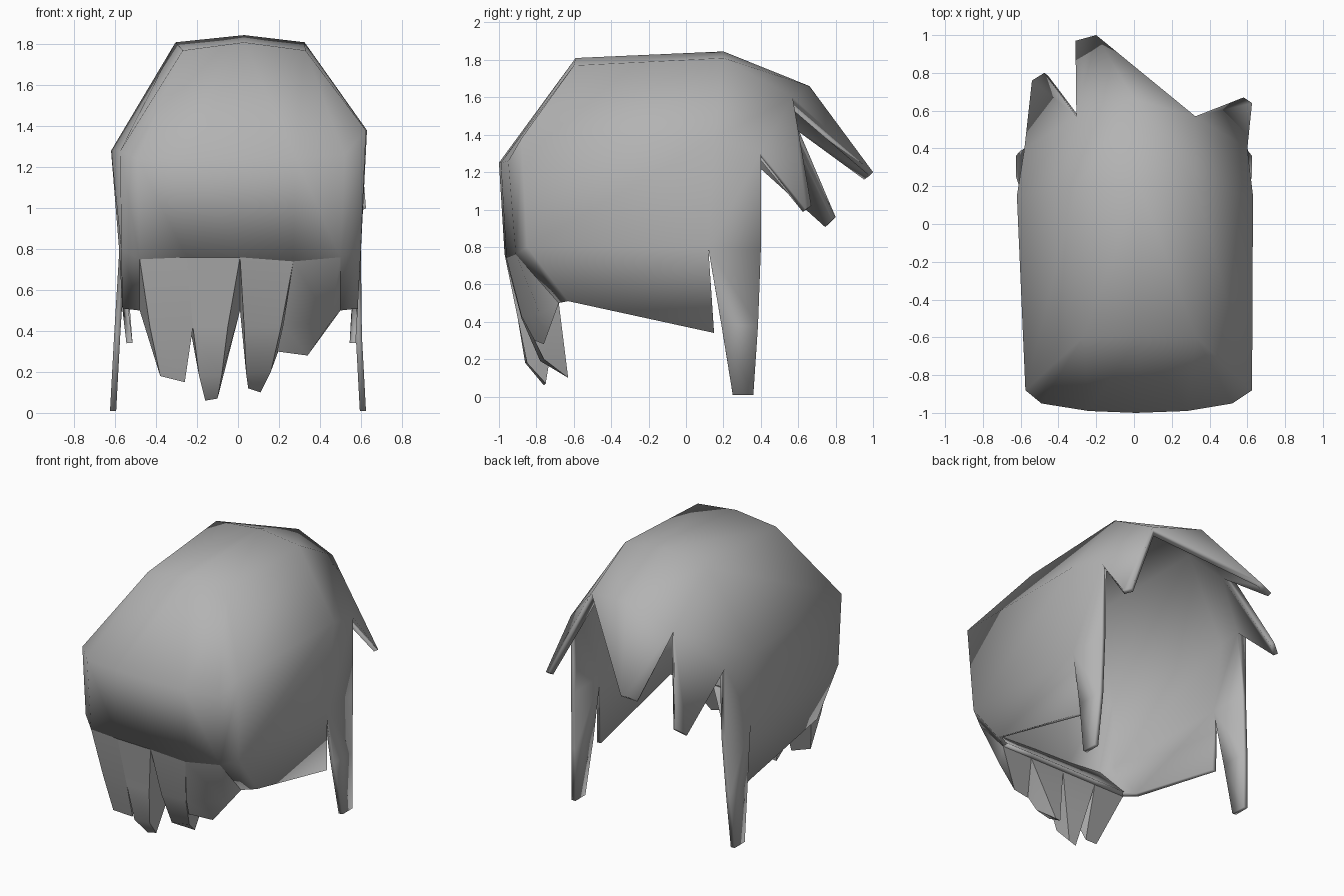
import bpy
import bmesh
import math
from mathutils import Vector

default_cube = bpy.data.objects.get("Cube")
if default_cube:
    bpy.data.objects.remove(default_cube, do_unlink=True)

# One flat grey for the whole wig
grey = bpy.data.materials.new("soft grey")
grey.use_nodes = True
colour = (0.45, 0.45, 0.45, 1)
grey.diffuse_color = colour
shader = next(n for n in grey.node_tree.nodes if n.type == "BSDF_PRINCIPLED")
shader.inputs["Base Color"].default_value = colour


def face(bm, *points):
    """Add one face; shared corners are welded afterwards."""
    bm.faces.new([bm.verts.new(Vector(p)) for p in points])


def loft(bm, *rows):
    """Skin neighbouring rows of points with quads."""
    for first, second in zip(rows, rows[1:]):
        for i in range(len(first) - 1):
            face(bm, first[i], first[i + 1], second[i + 1], second[i])


def finish(bm, name, upward=False):
    """Weld the faces, turn them outward and make a smooth object."""
    bmesh.ops.remove_doubles(bm, verts=bm.verts[:], dist=0.002)
    bmesh.ops.recalc_face_normals(bm, faces=bm.faces[:])
    bm.normal_update()
    if upward:
        top = max(bm.faces, key=lambda f: f.calc_center_median().z)
        if top.normal.z < 0:
            bmesh.ops.reverse_faces(bm, faces=bm.faces[:])
    mesh = bpy.data.meshes.new(name)
    bm.to_mesh(mesh)
    bm.free()
    mesh.materials.append(grey)
    obj = bpy.data.objects.new(name, mesh)
    bpy.context.collection.objects.link(obj)
    bpy.ops.object.select_all(action="DESELECT")
    obj.select_set(True)
    bpy.context.view_layer.objects.active = obj
    bpy.ops.object.shade_smooth_by_angle(angle=math.radians(65))
    return obj


def add_wall(obj, thickness):
    wall = obj.modifiers.new("wall", "SOLIDIFY")
    wall.thickness = thickness
    wall.offset = -1
    return wall


shell = bmesh.new()

# Crown ridge shared by both sides
crown_back = (0.03, -0.59, 1.81)
crown_mid = (0.03, 0.2, 1.845)
crown_front = (0, 0.66, 1.66)

# Back wall: widest row, the row where the locks divide, and the inner hem
wide_row = [(-0.49, -0.95, 1.24), (-0.24, -0.99, 1.25), (0.01, -1, 1.25),
            (0.28, -0.99, 1.25), (0.52, -0.95, 1.26)]
root_row = [(-0.48, -0.92, 0.75), (-0.25, -0.96, 0.76), (0.01, -0.97, 0.76),
            (0.27, -0.96, 0.74), (0.5, -0.91, 0.76)]
hem_row = [(x, -0.68, 0.5) for x, y, z in root_row]
loft(shell, wide_row, root_row)

notch = {}
edge = {}
for side in (-1, 1):
    def at(x, y, z, shift=0.01):
        return (side * x + shift, y, z)

    lift = 0.05 * side
    end = 0 if side < 0 else -1
    inner = 1 if side < 0 else -2

    # Side panel: back corner, middle and face-opening sections
    hem_back = at(0.575, -0.63, 0.51)
    mid_back = at(0.585, -0.85, 0.8, 0.015)
    wide_back = at(0.6, -0.88, 1.33 + lift, 0.025)
    shoulder_back = at(0.3, -0.6, 1.77, 0.03)
    hem_mid = at(0.56, 0.15, 0.34, 0.015)
    mid_mid = at(0.59, 0.12, 0.79)
    wide_mid = at(0.625, 0.15, 1.33 + lift, 0.005)
    shoulder_mid = at(0.315, 0.2, 1.81)
    mid_front = at(0.59, 0.4, 0.78)
    edge[side] = at(0.59, 0.4, 1.28 + lift / 2)
    notch[side] = at(0.315, 0.57, 1.55 + lift)

    loft(shell,
         [hem_back, mid_back, wide_back, shoulder_back, crown_back],
         [hem_mid, mid_mid, wide_mid, shoulder_mid, crown_mid])
    loft(shell, [mid_mid, wide_mid, shoulder_mid, crown_mid],
         [mid_front, edge[side], notch[side], crown_front])

    # Sideburn lock
    loft(shell, [mid_mid, mid_front],
         [at(0.605, 0.19, 0.38, 0), at(0.605, 0.385, 0.38, 0)],
         [at(0.625, 0.25, 0.01, 0), at(0.625, 0.36, 0.01, 0)])

    # Back corner, and the slope up to the crown
    face(shell, wide_back, wide_row[end], root_row[end], mid_back)
    face(shell, mid_back, root_row[end], hem_row[end], hem_back)
    face(shell, wide_back, wide_row[end], shoulder_back)
    face(shell, wide_row[end], wide_row[inner], shoulder_back)
    face(shell, wide_row[inner], wide_row[2], crown_back, shoulder_back)

# Fringe: one broad swept lock and a small one at each temple
tip_left, tip_right = (-0.31, 0.97, 1.18), (-0.2, 1, 1.2)
face(shell, notch[-1], crown_front, tip_right, tip_left)
face(shell, crown_front, notch[1], tip_right)
loft(shell, [notch[-1], edge[-1]], [(-0.475, 0.8, 0.96), (-0.54, 0.76, 0.92)])
loft(shell, [notch[1], edge[1]], [(0.58, 0.67, 1.02), (0.625, 0.64, 1)])

# Wall grown inward: thick lip at the fringe roots, thin at the tips
hair = finish(shell, "hair_shell", upward=True)
lip = hair.vertex_groups.new(name="lip")
for v in hair.data.vertices:
    x, y, z = v.co
    at_root = 0.38 < y < 0.6 and z > 1.2
    lip.add([v.index], 1 if at_root else 0.5, "REPLACE")
add_wall(hair, 0.06).vertex_group = lip.name

# Lining behind the nape locks
lining = bmesh.new()
loft(lining, root_row, hem_row)
add_wall(finish(lining, "nape_lining", upward=True), -0.03)

# Four solid nape locks: pairs of points run down the outer face to the tip
locks = [
    [((-0.43, -0.86, 0.42), (-0.22, -0.9, 0.42)),
     ((-0.38, -0.82, 0.18), (-0.26, -0.78, 0.15))],
    [((-0.22, -0.9, 0.42), (-0.05, -0.9, 0.42)),
     ((-0.19, -0.86, 0.18), (-0.08, -0.85, 0.18)),
     ((-0.16, -0.76, 0.06), (-0.1, -0.75, 0.07))],
    [((0.03, -0.88, 0.42), (0.21, -0.87, 0.42)),
     ((0.04, -0.78, 0.19), (0.16, -0.76, 0.2)),
     ((0.05, -0.66, 0.12), (0.11, -0.63, 0.1))],
    [((0.22, -0.88, 0.43), (0.45, -0.78, 0.44)),
     ((0.19, -0.81, 0.3), (0.34, -0.76, 0.28))],
]
for i, pairs in enumerate(locks):
    lock = bmesh.new()
    rows = [(root_row[i], root_row[i + 1])] + pairs
    hem = (hem_row[i], hem_row[i + 1])
    loft(lock, *rows)
    loft(lock, rows[-1], hem, rows[0])
    for k in (0, 1):
        for upper, lower in zip(rows, rows[1:]):
            face(lock, hem[k], upper[k], lower[k])
    finish(lock, f"nape_lock_{i + 1}")
